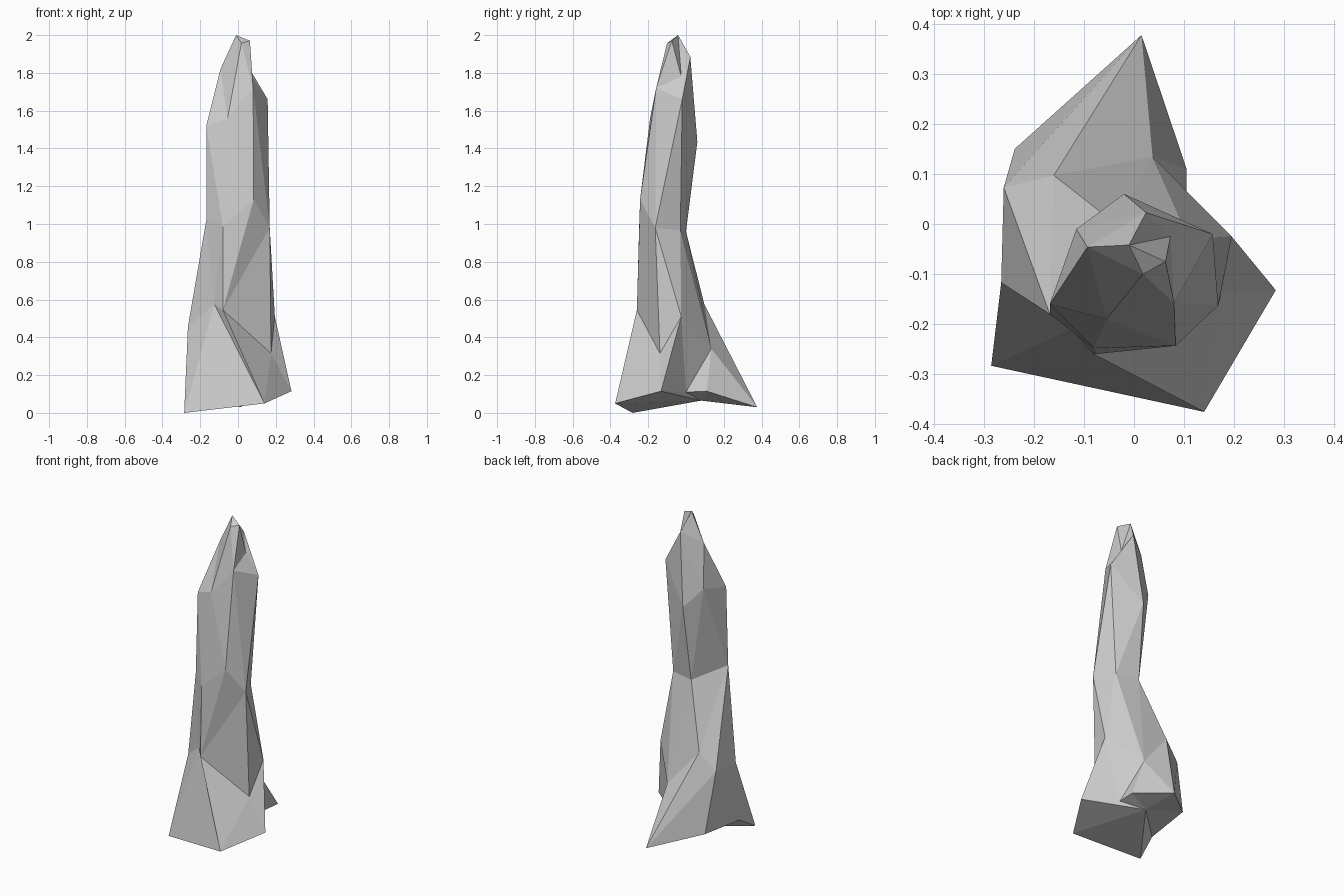
import bpy, bmesh

if "Cube" in bpy.data.objects:
    bpy.data.objects.remove(bpy.data.objects["Cube"])

# Cross-sections of the spire, bottom to top, counter-clockwise from front left
base = [(-.285, -.283, 0), (.14, -.375, .05), (.283, -.132, .115), (.105, 0, .11),
        (.105, .11, .115), (.015, .377, .03), (-.238, .15, .1), (-.265, -.155, .08)]
flare = [(-.125, -.21, .575), (-.08, -.26, .545), (.175, -.138, .315), (.195, -.025, .51),
         (.037, .134, .34), (-.16, .097, .575), (-.26, .073, .47), (-.265, -.117, .457)]
waist = [(-.168, -.18, 1.02), (-.08, -.248, .985), (.083, -.243, 1.13),
         (.168, -.163, .98), (.11, -.03, .965), (-.036, 0, .96)]
shoulder = [(-.168, -.16, 1.52), (-.055, -.19, 1.56), (.08, -.158, 1.72),
            (.157, -.02, 1.66), (-.02, .06, 1.435), (-.115, -.01, 1.55)]
crown = [(-.093, -.046, 1.82), (.018, -.1, 1.958), (.063, -.075, 1.97),
         (.073, -.025, 1.78), (.024, .023, 1.885)]

bm = bmesh.new()
rings = [[bm.verts.new(p) for p in ring] for ring in (base, flare, waist, shoulder, crown)]


def bridge(low, up, steps):
    """Zip two rings with triangles; each step advances the lower (L) or upper (U) ring."""
    i = j = 0
    for s in steps:
        a, b = low[i % len(low)], up[j % len(up)]
        if s == "L":
            i += 1
            bm.faces.new((a, low[i % len(low)], b))
        else:
            j += 1
            bm.faces.new((a, up[j % len(up)], b))


def cap(ring, point):
    """Close a ring with a fan of triangles to one point."""
    c = bm.verts.new(point)
    for k, v in enumerate(ring):
        bm.faces.new((v, ring[(k + 1) % len(ring)], c))


# Faceted sides
patterns = ("LUULULULLUULLULU", "ULUULLULULULLL", "LU" * 6, "LULUULULLUL")
for low, up, steps in zip(rings, rings[1:], patterns):
    bridge(low, up, steps)

# Hollowed underside and pointed tip
cap(rings[0], (-.02, .08, .065))
cap(rings[-1], (-.01, -.042, 2.0))

bmesh.ops.recalc_face_normals(bm, faces=bm.faces)
mesh = bpy.data.meshes.new("rock_spire")
bm.to_mesh(mesh)
bm.free()
bpy.context.collection.objects.link(bpy.data.objects.new("rock_spire", mesh))
